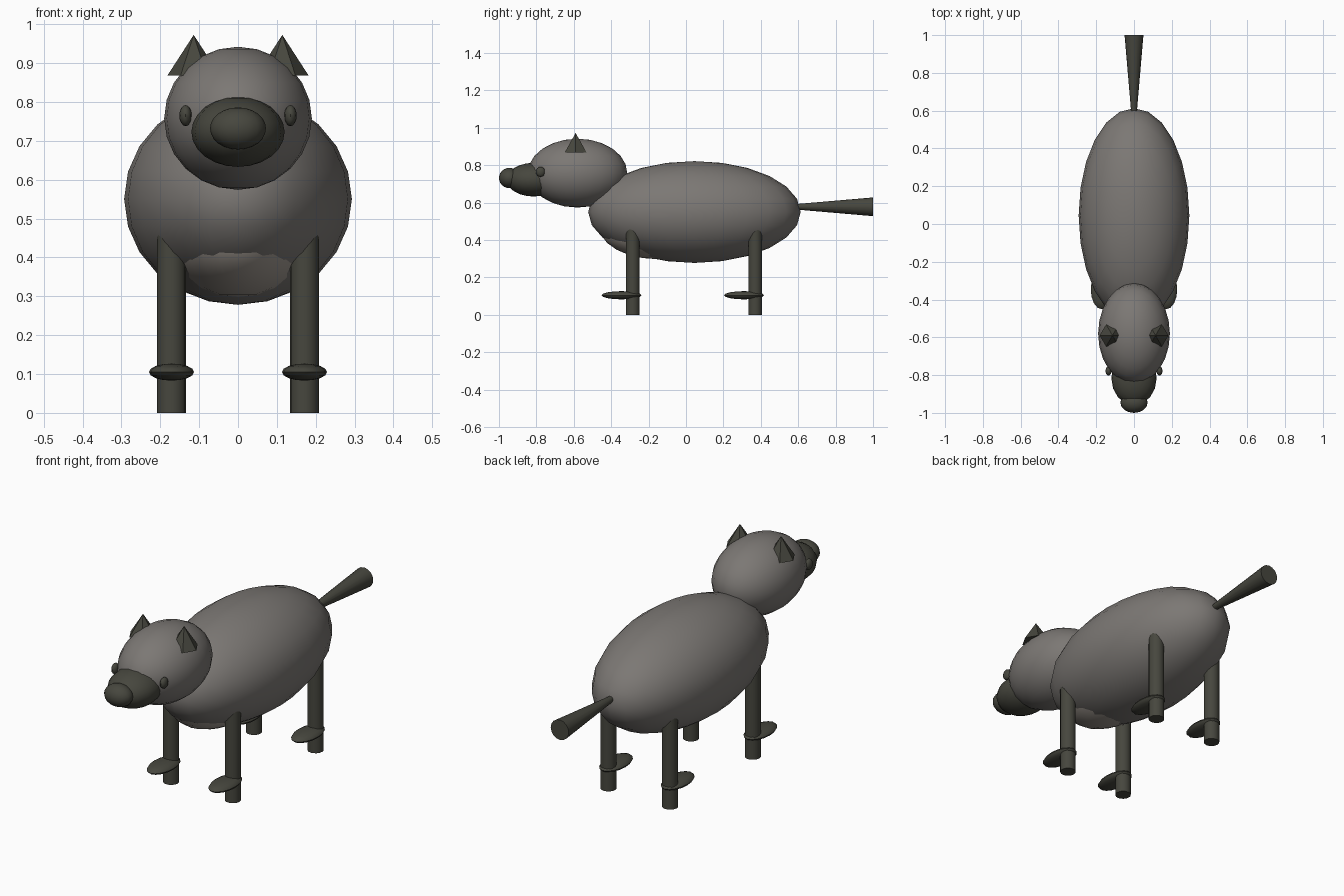
import bpy
import math

if "Cube" in bpy.data.objects:
    bpy.data.objects.remove(bpy.data.objects["Cube"])


def material(name, color):
    m = bpy.data.materials.new(name)
    m.diffuse_color = (*color, 1)
    m.use_nodes = True
    m.node_tree.nodes["Principled BSDF"].inputs["Base Color"].default_value = m.diffuse_color
    return m


GREY = material("grey fur", (0.20, 0.187, 0.175))
DARK = material("dark fur", (0.062, 0.062, 0.048))
PALE = material("pale belly fur", (0.34, 0.305, 0.27))


def finish(name, mat, angle=40):
    ob = bpy.context.object
    ob.name = name
    ob.data.materials.append(mat)
    bpy.ops.object.transform_apply(location=False, rotation=True, scale=True)
    bpy.ops.object.shade_smooth_by_angle(angle=math.radians(angle))
    return ob


def ellipsoid(name, center, radii, mat, segments=24, rings=12):
    bpy.ops.mesh.primitive_uv_sphere_add(segments=segments, ring_count=rings,
                                         radius=1, location=center)
    bpy.context.object.scale = radii
    return finish(name, mat)


def cone(name, center, r1, r2, depth, mat, sides=16, rotation=(0, 0, 0)):
    bpy.ops.mesh.primitive_cone_add(vertices=sides, radius1=r1, radius2=r2, depth=depth,
                                    location=center, rotation=rotation)
    return finish(name, mat)


# Torso, with a paler belly bulging slightly through the chest
ellipsoid("body", (0, 0.045, 0.55), (0.293, 0.568, 0.272), GREY)
ellipsoid("belly", (0, -0.15, 0.47), (0.196, 0.313, 0.172), PALE)

# Head, muzzle and nose
ellipsoid("head", (0, -0.58, 0.758), (0.19, 0.266, 0.184), GREY)
ellipsoid("muzzle", (0, -0.815, 0.723), (0.12, 0.145, 0.09), DARK, 16, 12)
ellipsoid("nose", (0, -0.945, 0.732), (0.072, 0.055, 0.054), DARK, 16, 12)

# Tail widening toward its flat tip
cone("tail", (0, 0.79, 0.578), 0.014, 0.05, 0.42, DARK,
     rotation=(-math.pi / 2, 0, 0))

for side, s in (("left", 1), ("right", -1)):
    # Eyes and pointed ears
    ellipsoid(side + "_eye", (s * 0.135, -0.778, 0.765),
              (0.016, 0.025, 0.027), DARK, 12, 8)
    cone(side + "_ear", (s * 0.114, -0.59, 0.92), 0.068, 0, 0.105, DARK, sides=6,
         rotation=(0, 0, math.radians(30)))
    # Legs with flat paws
    for end, y in (("front", -0.285), ("back", 0.37)):
        cone(f"{end}_{side}_leg", (s * 0.171, y, 0.25), 0.037, 0.037, 0.5, DARK)
        ellipsoid(f"{end}_{side}_paw", (s * 0.171, y - 0.06, 0.105),
                  (0.058, 0.106, 0.022), DARK, 16, 8)
